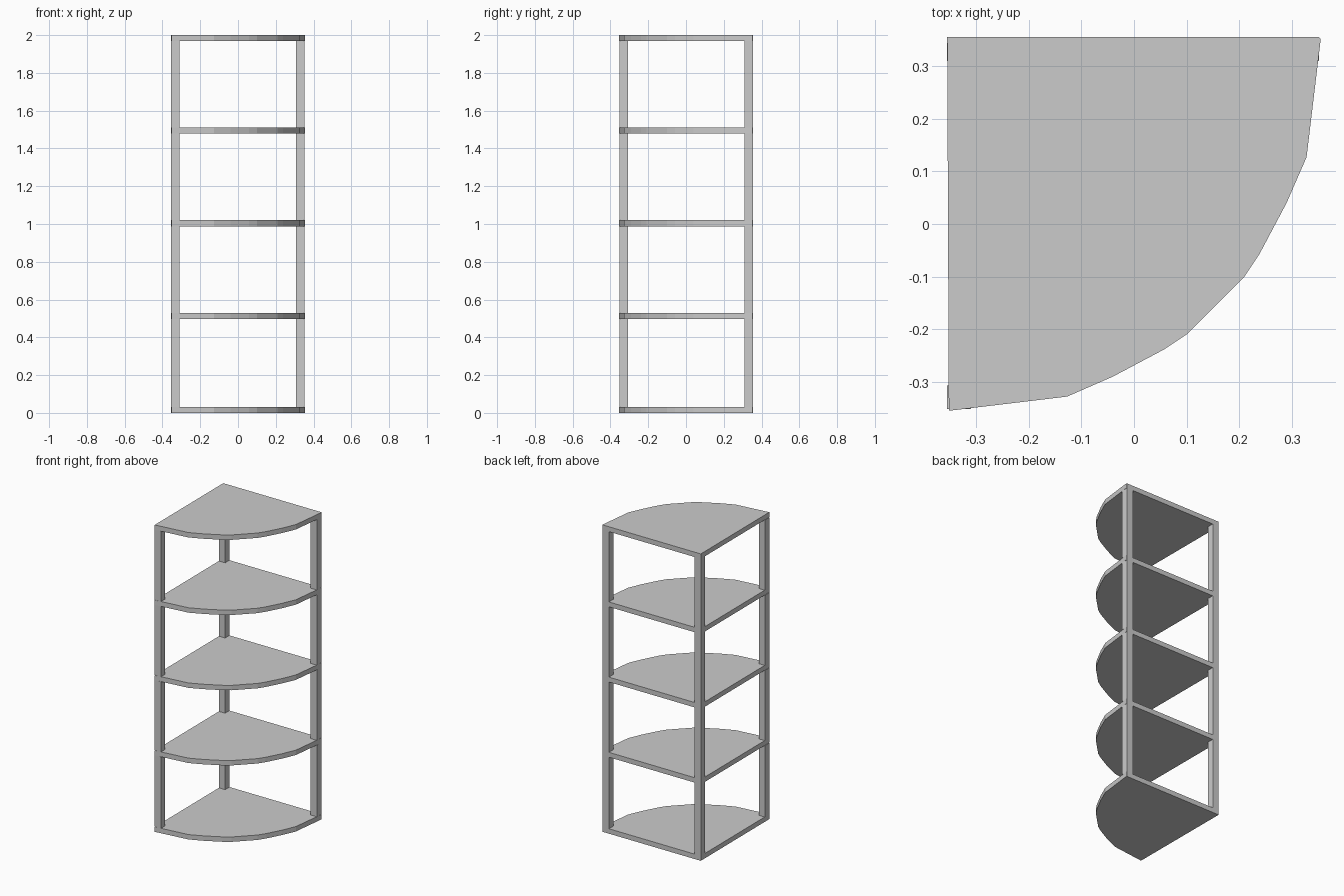
import bpy
import bmesh

cube = bpy.data.objects.get("Cube")
if cube:
    bpy.data.objects.remove(cube, do_unlink=True)

HALF = 0.355          # half the footprint
POST = 0.045          # post width
THICK = 0.032         # shelf thickness
SHELF_Z = (0.0, 0.498, 0.988, 1.478, 1.968)

grey = bpy.data.materials.new("warm_grey")
grey.use_nodes = True
colour = (0.6, 0.6, 0.6, 1.0)
grey.diffuse_color = colour
grey.node_tree.nodes["Principled BSDF"].inputs["Base Color"].default_value = colour


def prism(name, outline, bottom, top):
    """Extrude a flat outline upwards into a solid."""
    bm = bmesh.new()
    face = bm.faces.new([bm.verts.new((x, y, bottom)) for x, y in outline])
    ext = bmesh.ops.extrude_face_region(bm, geom=[face])
    for v in ext["geom"]:
        if isinstance(v, bmesh.types.BMVert):
            v.co.z = top
    bmesh.ops.recalc_face_normals(bm, faces=bm.faces)
    mesh = bpy.data.meshes.new(name)
    bm.to_mesh(mesh)
    bm.free()
    mesh.materials.append(grey)
    obj = bpy.data.objects.new(name, mesh)
    bpy.context.collection.objects.link(obj)
    return obj


# Bowed shelf edge: one half, mirrored across the corner's diagonal
half_bow = [(HALF, 0.352), (0.328, 0.127), (0.29, 0.04), (0.238, -0.058), (0.21, -0.1)]
bow = half_bow + [(-y, -x) for x, y in reversed(half_bow)]
outline = [(-HALF, HALF), (0.352, HALF)] + bow

# Five corner shelves
for i, z in enumerate(SHELF_Z):
    prism(f"shelf_{i + 1}", outline, z, z + THICK)

# Square posts at the corner and at both shelf tips, one length per tier
inner = HALF - POST
posts = {
    "corner_post": (-HALF, inner),
    "front_post": (-HALF, -HALF + 0.003),
    "side_post": (inner - 0.003, inner),
}
for name, (x, y) in posts.items():
    square = [(x, y), (x + POST, y), (x + POST, y + POST), (x, y + POST)]
    for i in range(len(SHELF_Z) - 1):
        prism(f"{name}_{i + 1}", square, SHELF_Z[i] + THICK, SHELF_Z[i + 1])
